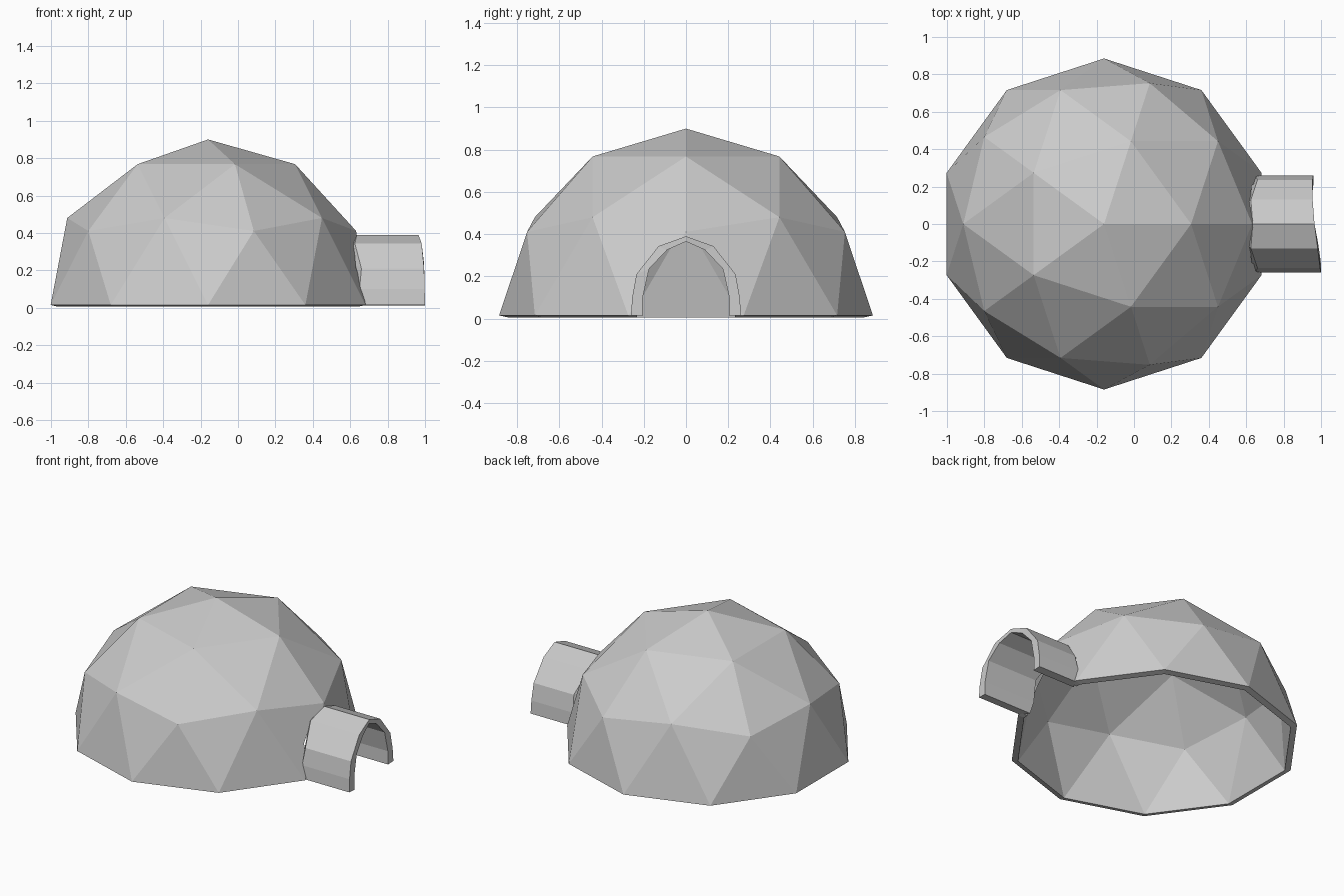
import bpy, bmesh

if "Cube" in bpy.data.objects:
    bpy.data.objects.remove(bpy.data.objects["Cube"])

BASE_Z, RADIUS, DOME_X = 0.015, 0.885, -0.16

# Right half of the arch profiles (y, z), from the ground up to the crown
OUTER = [(0.26, 0.015), (0.255, 0.10), (0.235, 0.21), (0.13, 0.343), (0.0, 0.39)]
INNER = [(0.205, 0.012), (0.205, 0.10), (0.175, 0.235), (0.09, 0.325), (0.0, 0.365)]


def full_arch(half):
    return half + [(-y, z) for y, z in reversed(half[:-1])]


def new_object(name, bm):
    bmesh.ops.recalc_face_normals(bm, faces=bm.faces)
    mesh = bpy.data.meshes.new(name)
    bm.to_mesh(mesh)
    bm.free()
    obj = bpy.data.objects.new(name, mesh)
    bpy.context.collection.objects.link(obj)
    return obj


# Dome: upper half of a two-level icosphere, turned into a shell
bm = bmesh.new()
bmesh.ops.create_icosphere(bm, subdivisions=2, radius=RADIUS)
bmesh.ops.delete(bm, geom=[v for v in bm.verts if v.co.z < -0.01], context='VERTS')
bmesh.ops.translate(bm, verts=bm.verts, vec=(DOME_X, 0, BASE_Z))
dome = new_object("dome", bm)
shell = dome.modifiers.new("shell", 'SOLIDIFY')
shell.thickness = 0.04
shell.offset = -1

# Doorway cutter: a prism lying within the tunnel wall
mid = [((a + c) / 2, (b + d) / 2) for (a, b), (c, d) in zip(OUTER, INNER)]
mid[0] = (mid[0][0], -0.1)
bm = bmesh.new()
face = bm.faces.new([bm.verts.new((0.5, y, z)) for y, z in full_arch(mid)])
ext = bmesh.ops.extrude_face_region(bm, geom=[face])
bmesh.ops.translate(bm, vec=(0.4, 0, 0),
                    verts=[e for e in ext["geom"] if isinstance(e, bmesh.types.BMVert)])
cutter = new_object("doorway_cutter", bm)
cutter.hide_render = True
cutter.hide_viewport = True
cut = dome.modifiers.new("doorway", 'BOOLEAN')
cut.operation = 'DIFFERENCE'
cut.solver = 'EXACT'
cut.object = cutter

# Entrance tunnel: thick arch with slightly uneven ends
back_x = [0.68, 0.65, 0.66, 0.625, 0.635, 0.625, 0.66, 0.65, 0.68]
front_x = [0.96, 0.958, 0.955, 0.955, 0.965, 0.982, 0.995, 0.998, 1.0]
bm = bmesh.new()


def rail(xs, profile, shift=0.0):
    return [bm.verts.new((x + shift, y, z)) for x, (y, z) in zip(xs, full_arch(profile))]


rails = [rail(back_x, OUTER), rail(front_x, OUTER),
         rail(front_x, INNER), rail(back_x, INNER, -0.035)]
for k in range(4):
    a, b = rails[k], rails[(k + 1) % 4]
    for i in range(8):
        bm.faces.new((a[i], a[i + 1], b[i + 1], b[i]))
for end in (0, -1):
    bm.faces.new([r[end] for r in rails])
new_object("entrance_tunnel", bm)
